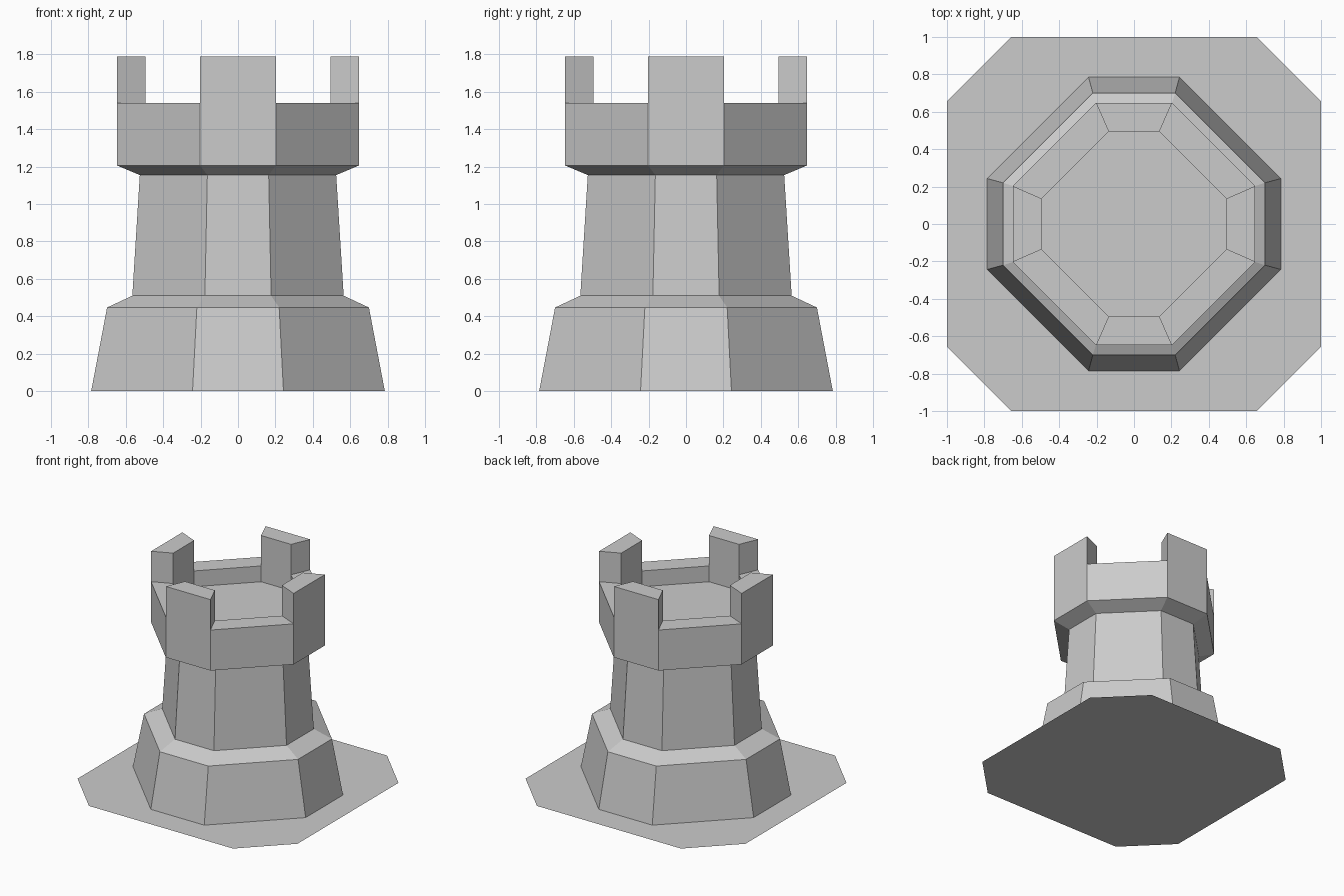
import bpy
import bmesh

if "Cube" in bpy.data.objects:
    bpy.data.objects.remove(bpy.data.objects["Cube"])


def octagon(half, corner, z):
    """Octagon ring, counter-clockwise: half = half width, corner = half length of an axis side."""
    ring = []
    x, y, u, v = half, -corner, half, corner
    for _ in range(4):
        ring += [(x, y, z), (u, v, z)]
        x, y, u, v = -y, x, -v, u
    return ring


def stack(name, profile, cap=False, merlon_band=None, merlon_height=0.0):
    """Joins octagon rings (half, corner, z) into a shell; can raise merlons from one band."""
    bm = bmesh.new()
    rings = [[bm.verts.new(p) for p in octagon(*level)] for level in profile]
    raised = []
    for band, (a, b) in enumerate(zip(rings, rings[1:])):
        for i in range(8):
            j = (i + 1) % 8
            face = bm.faces.new((a[i], a[j], b[j], b[i]))
            if band == merlon_band and i % 2 == 0:
                raised.append(face)
    if cap:
        bm.faces.new(rings[-1])
    if raised:
        for face in bmesh.ops.extrude_discrete_faces(bm, faces=raised)["faces"]:
            bmesh.ops.translate(bm, verts=face.verts, vec=(0, 0, merlon_height))
    mesh = bpy.data.meshes.new(name)
    bm.to_mesh(mesh)
    bm.free()
    obj = bpy.data.objects.new(name, mesh)
    bpy.context.collection.objects.link(obj)
    return obj


# Flat ground plate
stack("ground_plate", [(1.0, 0.655, 0.0)], cap=True)

# Sloped footing with bevelled ledge
stack("tower_base", [(0.785, 0.243, 0.0), (0.70, 0.22, 0.447), (0.565, 0.177, 0.51)])

# Tapered shaft
stack("tower_shaft", [(0.565, 0.177, 0.51), (0.525, 0.164, 1.155)])

# Flared parapet with sunken floor and four merlons on the axis sides
stack("battlement",
      [(0.525, 0.164, 1.155), (0.648, 0.203, 1.207), (0.648, 0.203, 1.54),
       (0.494, 0.136, 1.54), (0.494, 0.136, 1.41)],
      cap=True, merlon_band=2, merlon_height=0.25)
